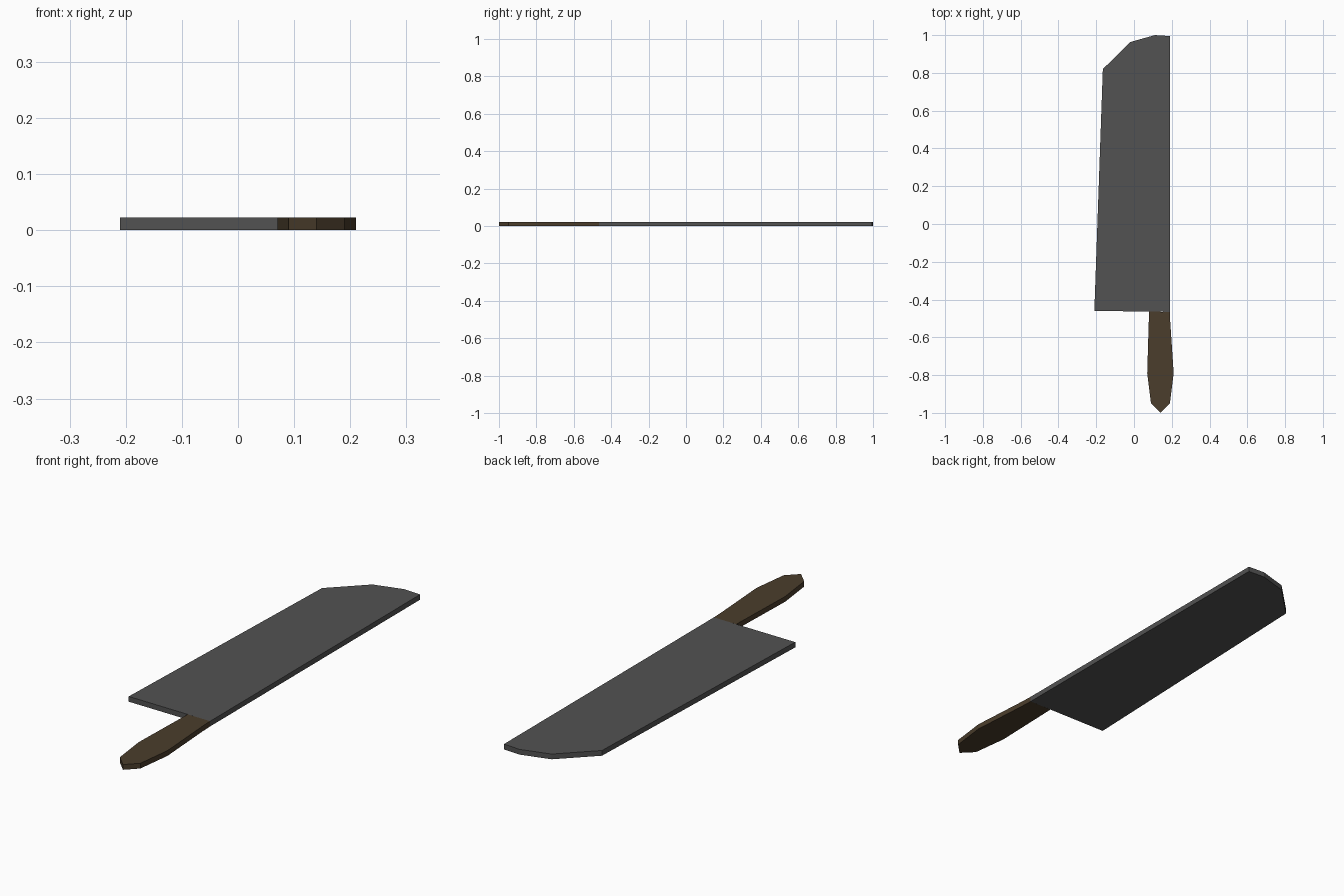
import bpy, bmesh

if "Cube" in bpy.data.objects:
    bpy.data.objects.remove(bpy.data.objects["Cube"])

THICKNESS = 0.023


def plate(name, outline, color):
    """Extrude a counter-clockwise XY outline upward from z = 0."""
    bm = bmesh.new()
    face = bm.faces.new([bm.verts.new((x, y, 0)) for x, y in outline])
    ext = bmesh.ops.extrude_face_region(bm, geom=[face])
    top = [v for v in ext["geom"] if isinstance(v, bmesh.types.BMVert)]
    bmesh.ops.translate(bm, verts=top, vec=(0, 0, THICKNESS))
    bmesh.ops.recalc_face_normals(bm, faces=bm.faces)
    mesh = bpy.data.meshes.new(name)
    bm.to_mesh(mesh)
    bm.free()
    mat = bpy.data.materials.new(name + "_material")
    mat.diffuse_color = (*color, 1)
    mat.use_nodes = True
    mat.node_tree.nodes["Principled BSDF"].inputs["Base Color"].default_value = mat.diffuse_color
    mesh.materials.append(mat)
    obj = bpy.data.objects.new(name, mesh)
    bpy.context.collection.objects.link(obj)
    return obj


# Broad blade: straight spine on the right, angled tip at the far end
plate("blade", [(-0.21, -0.46), (0.19, -0.465), (0.19, 0.995),
                (0.11, 1.0), (-0.02, 0.963), (-0.165, 0.82)],
      (0.085, 0.085, 0.085))

# Handle: swelling grip with a blunt pointed butt
plate("handle", [(0.08, -0.464), (0.078, -0.52), (0.07, -0.79), (0.09, -0.95),
                 (0.14, -1.0), (0.19, -0.95), (0.21, -0.79), (0.192, -0.52),
                 (0.19, -0.465)],
      (0.07, 0.047, 0.025))
